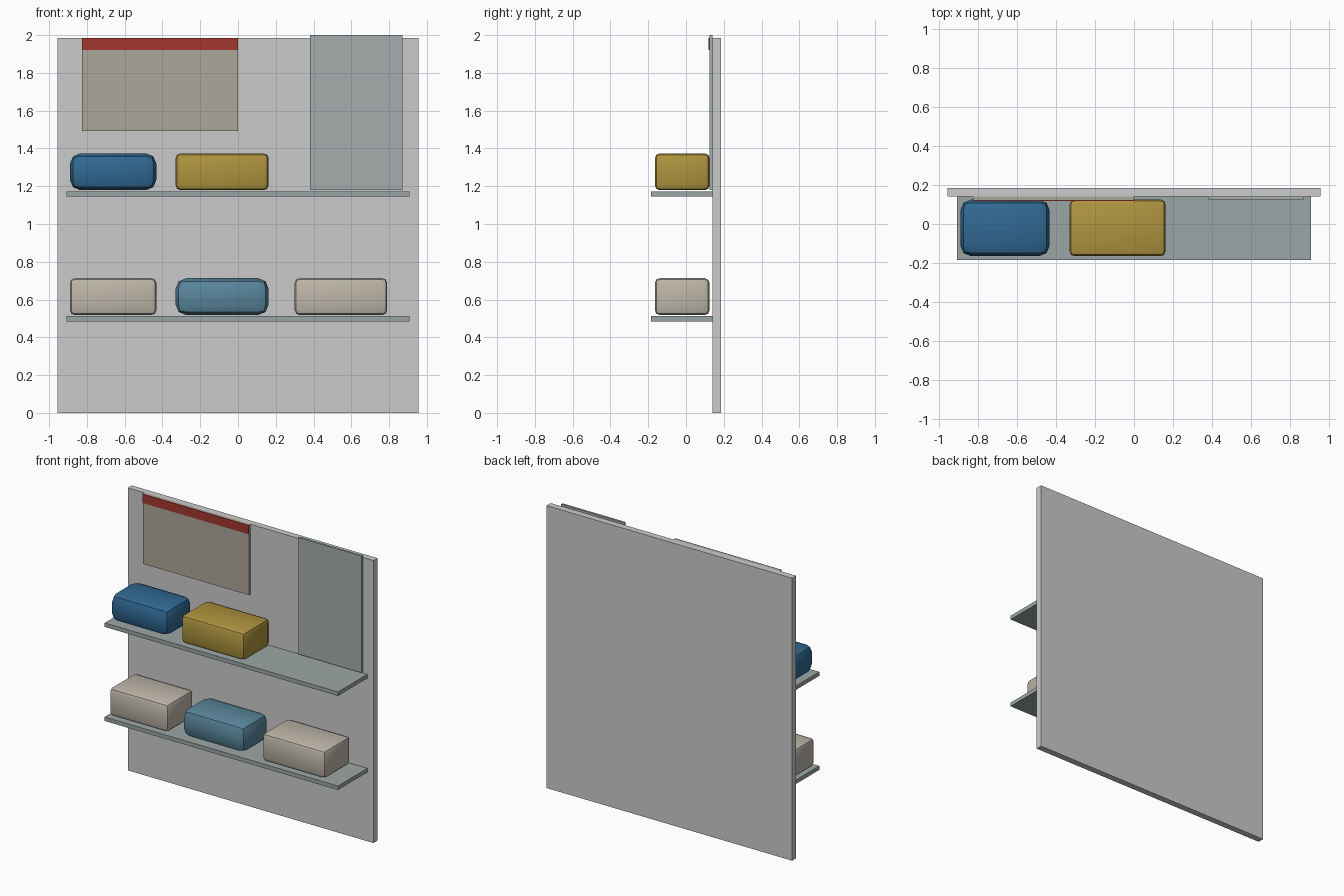
import bpy
import math

if "Cube" in bpy.data.objects:
    bpy.data.objects.remove(bpy.data.objects["Cube"])


def material(name, rgb):
    m = bpy.data.materials.new(name)
    m.diffuse_color = (*rgb, 1)
    m.use_nodes = True
    m.node_tree.nodes["Principled BSDF"].inputs["Base Color"].default_value = m.diffuse_color
    return m


blue = material("blue", (0.03, 0.14, 0.29))
mustard = material("mustard", (0.43, 0.30, 0.05))
cream = material("cream", (0.52, 0.48, 0.40))
teal = material("teal", (0.10, 0.24, 0.33))
shelf_grey = material("shelf_grey", (0.33, 0.38, 0.38))
paper = material("paper", (0.42, 0.39, 0.32))
red = material("red", (0.36, 0.04, 0.03))
panel_grey = material("panel_grey", (0.38, 0.43, 0.42))


def box(name, x, y, z, mat=None, bevel=0, segments=2):
    """Box from (min, max) ranges, optionally with rounded edges."""
    bpy.ops.mesh.primitive_cube_add(
        size=1, location=[(a + b) / 2 for a, b in (x, y, z)])
    ob = bpy.context.object
    ob.name = name
    ob.scale = [b - a for a, b in (x, y, z)]
    bpy.ops.object.transform_apply(location=False, rotation=False, scale=True)
    if mat:
        ob.data.materials.append(mat)
    if bevel:
        mod = ob.modifiers.new("rounded_edges", 'BEVEL')
        mod.width = bevel
        mod.segments = segments
        bpy.ops.object.modifier_apply(modifier=mod.name)
        bpy.ops.object.shade_smooth_by_angle(angle=math.radians(30))
    return ob


# Back wall
box("back_board", (-0.955, 0.955), (0.14, 0.185), (0, 1.985))

# Shelves
SHELF_TOPS = {"lower": 0.512, "upper": 1.173}
for level, top in SHELF_TOPS.items():
    box(level + "_shelf", (-0.907, 0.907), (-0.185, 0.14),
        (top - 0.028, top), shelf_grey)

# Goods on the shelves: soft bundles have a wider rounding than boxes
goods = [
    ("blue_bundle", "upper", -0.89, -0.432, blue, 0.055),
    ("mustard_box", "upper", -0.33, 0.162, mustard, 0.026),
    ("left_cream_box", "lower", -0.89, -0.432, cream, 0.026),
    ("teal_bundle", "lower", -0.33, 0.162, teal, 0.055),
    ("right_cream_box", "lower", 0.30, 0.79, cream, 0.026),
]
for name, level, x0, x1, mat, bevel in goods:
    z = SHELF_TOPS[level] + 0.006
    box(name, (x0, x1), (-0.165, 0.125), (z, z + 0.195), mat, bevel)

# Poster with a coloured header strip
box("poster", (-0.826, 0), (0.124, 0.14), (1.492, 1.985), paper)
box("poster_header", (-0.826, 0), (0.119, 0.124), (1.922, 1.985), red)

# Mirror panel standing on the upper shelf
box("mirror_panel", (0.382, 0.872), (0.125, 0.14), (1.18, 2.0), panel_grey)
